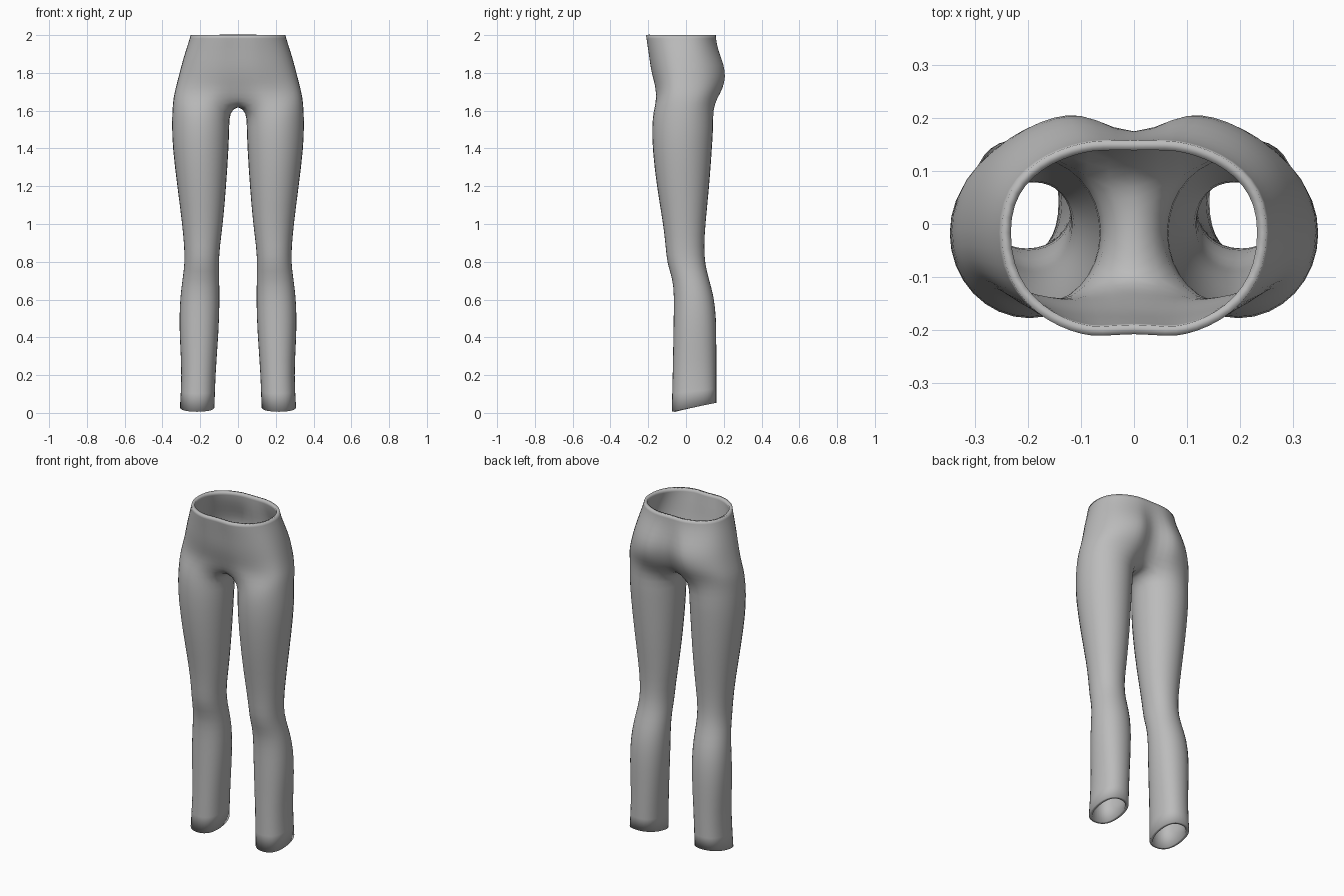
import bpy
import bmesh
from math import sin, cos, radians

old = bpy.data.objects.get("Cube")
if old:
    bpy.data.objects.remove(old)

SIDES = 16
SWELL = 1.025   # makes up for the shrinking of the smoothing

# Leg sections: height, inner x, outer x, front y, back y, squareness
LEG = [
    (0.03, 0.125, 0.307, -0.075, 0.16, 0.85),
    (0.20, 0.12, 0.297, -0.07, 0.16, 0.88),
    (0.36, 0.108, 0.306, -0.067, 0.16, 0.9),
    (0.50, 0.10, 0.311, -0.065, 0.16, 0.92),
    (0.62, 0.098, 0.305, -0.063, 0.147, 0.95),
    (0.71, 0.10, 0.293, -0.07, 0.12, 0.95),
    (0.79, 0.102, 0.282, -0.10, 0.10, 0.95),
    (0.88, 0.097, 0.284, -0.107, 0.095, 0.95),
    (1.00, 0.08, 0.295, -0.12, 0.102, 0.95),
    (1.20, 0.063, 0.321, -0.155, 0.123, 0.97),
    (1.40, 0.05, 0.346, -0.178, 0.137, 1.0),
    (1.52, 0.046, 0.35, -0.18, 0.145, 1.0),
    (1.60, 0.046, 0.347, -0.172, 0.142, 1.0),
]
# Hip sections: height, half width, front y, back y,
# front centre y, back centre y, roundness exponent
HIPS = [
    (1.67, 0.337, -0.163, 0.175, -0.135, 0.115, 2.7),
    (1.72, 0.325, -0.162, 0.205, -0.155, 0.14, 2.5),
    (1.78, 0.31, -0.178, 0.222, -0.175, 0.16, 2.3),
    (1.84, 0.295, -0.19, 0.212, -0.188, 0.165, 2.3),
    (1.91, 0.275, -0.20, 0.18, -0.195, 0.16, 2.3),
    (1.965, 0.257, -0.21, 0.162, -0.202, 0.158, 2.3),
    (2.00, 0.247, -0.215, 0.158, -0.206, 0.157, 2.3),
]
# Crotch line from back to front: y, height
CROTCH = [(0.095, 1.655), (0.06, 1.636), (0.0, 1.63), (-0.06, 1.636), (-0.11, 1.652)]


def power(v, p):
    return (1 if v >= 0 else -1) * abs(v) ** p


def leg_ring(z, inner, outer, front, back, square):
    """Rounded section starting at the front inner corner."""
    cx, cy = (inner + outer) / 2, (front + back) / 2
    rx, ry = (outer - inner) / 2 * SWELL, (back - front) / 2 * SWELL
    ring = []
    for i in range(SIDES):
        a = radians(225) + radians(360) * i / SIDES
        y = cy + ry * power(sin(a), square)
        dz = 0.0
        if z < 0.1:                      # slanted hem
            dz = (y - cy) * 0.2
        elif z > 1.55:                   # leg top rises towards the hip
            dz = 0.012 * cos(a)
        ring.append((cx + rx * power(cos(a), square), y, z + dz))
    return ring


def hip_row(z, width, front, back, front_mid, back_mid, p):
    """Half section from the front centre round the side to the back centre."""
    side_y = -0.015
    outer = leg_ring(*LEG[-1])[:13]
    fracs = [0.0] + [v[0] / outer[6][0] for v in outer] + [0.0]
    row = []
    for j, u in enumerate(fracs):
        rear = j > 7
        edge, mid = (back, back_mid) if rear else (front, front_mid)
        bow = max(0.0, 1 - min(u, 1) ** p) ** (1 / p)
        crease = max(0.0, 1 - u / 0.45) ** 1.6
        y = side_y + (edge - side_y) * bow * SWELL
        row.append((u * width * SWELL, y + (mid - y) * crease, z))
    return row


bm = bmesh.new()


def add(points):
    return [bm.verts.new(p) for p in points]


def strip(low, high):
    for a, b, c, d in zip(low, low[1:], high[1:], high):
        bm.faces.new((a, b, c, d))


# Leg tube
rings = [add(leg_ring(*s)) for s in LEG]
for low, high in zip(rings, rings[1:]):
    strip(low + low[:1], high + high[:1])

# Crotch strip from the inner leg to the centre line
top = rings[-1]
centre = add([(0, y, z) for y, z in CROTCH])
strip(top[12:] + top[:1], centre)

# Hips up to the waist
rows = [[centre[-1]] + top[:13] + [centre[0]]]
rows += [add(hip_row(*s)) for s in HIPS]
for low, high in zip(rows, rows[1:]):
    strip(low, high)

mesh = bpy.data.meshes.new("trousers")
bm.to_mesh(mesh)
bm.free()
trousers = bpy.data.objects.new("trousers", mesh)
bpy.context.collection.objects.link(trousers)
for face in mesh.polygons:
    face.use_smooth = True

# Mirror, smooth and give the cloth its thickness
mirror = trousers.modifiers.new("mirror", "MIRROR")
mirror.use_clip = True
mirror.merge_threshold = 0.001
smooth = trousers.modifiers.new("smooth", "SUBSURF")
smooth.levels = smooth.render_levels = 1
cloth = trousers.modifiers.new("cloth", "SOLIDIFY")
cloth.thickness = 0.018
cloth.offset = -1

grey = bpy.data.materials.new("plain grey")
grey.use_nodes = True
colour = (0.5, 0.5, 0.5, 1)
grey.diffuse_color = colour
grey.node_tree.nodes["Principled BSDF"].inputs["Base Color"].default_value = colour
mesh.materials.append(grey)
